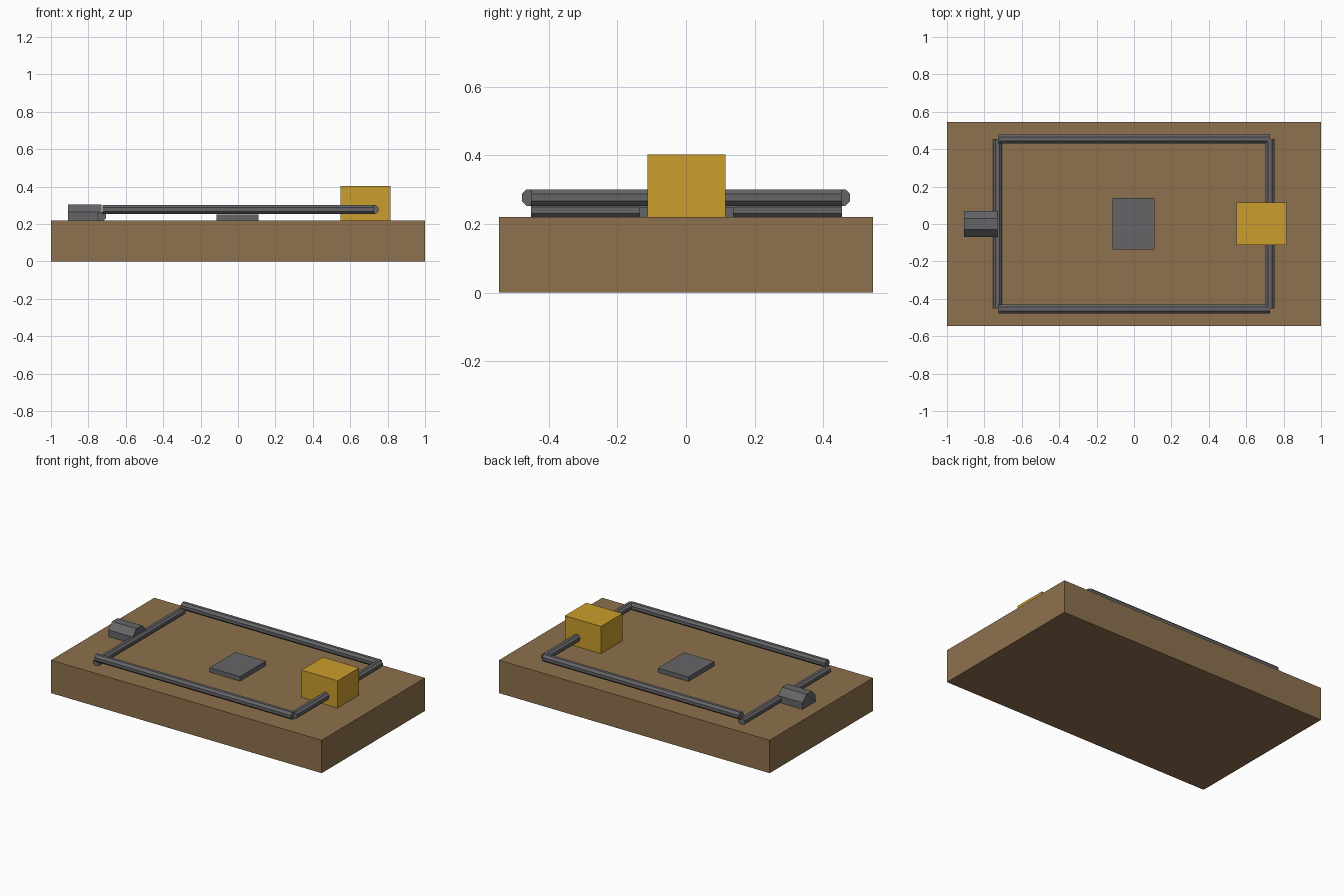
import bpy
import math
from mathutils import Vector

cube = bpy.data.objects.get("Cube")
if cube:
    bpy.data.objects.remove(cube, do_unlink=True)


def make_material(name, rgb):
    mat = bpy.data.materials.new(name)
    mat.use_nodes = True
    mat.diffuse_color = (*rgb, 1)
    mat.node_tree.nodes["Principled BSDF"].inputs["Base Color"].default_value = (*rgb, 1)
    return mat


wood = make_material("brown wood", (0.27, 0.165, 0.075))
metal = make_material("grey metal", (0.13, 0.13, 0.14))
yellow = make_material("yellow cheese", (0.60, 0.34, 0.025))


def finish(name, mat):
    obj = bpy.context.object
    obj.name = name
    obj.data.materials.append(mat)
    return obj


def box(name, low, high, mat):
    low, high = Vector(low), Vector(high)
    bpy.ops.mesh.primitive_cube_add(size=1, location=(low + high) / 2)
    obj = finish(name, mat)
    obj.scale = high - low


def rod(name, start, end, radius, mat):
    # Eight-sided bar with flat faces on top and bottom
    start, end = Vector(start), Vector(end)
    axis = end - start
    bpy.ops.mesh.primitive_cylinder_add(vertices=8, radius=radius, depth=axis.length,
                                        location=(start + end) / 2)
    obj = finish(name, mat)
    for v in obj.data.vertices:
        x, y, z = v.co
        a = math.atan2(y, x) + math.pi / 8
        v.co = (radius * math.cos(a), radius * math.sin(a), z)
    obj.rotation_euler = axis.to_track_quat('Z', 'Y').to_euler()


# Board, trigger plate and bait
box("wooden_base", (-1, -0.545, 0), (1, 0.545, 0.22), wood)
box("trigger_plate", (-0.115, -0.135, 0.2), (0.11, 0.138, 0.25), metal)
box("cheese_block", (0.547, -0.112, 0.2), (0.815, 0.115, 0.402), yellow)

# Wire frame
for side, y in (("right", -0.455), ("left", 0.455)):
    rod(side + "_side_bar", (-0.725, y, 0.277), (0.727, y, 0.277), 0.026, metal)
rod("front_cross_bar", (0.727, -0.452, 0.277), (0.727, 0.455, 0.277), 0.026, metal)
rod("hinge_bar", (-0.73, -0.452, 0.24), (-0.73, 0.455, 0.24), 0.025, metal)

# Spring housing behind the hinge
rod("spring_housing", (-0.91, 0, 0.236), (-0.73, 0, 0.236), 0.075, metal)
